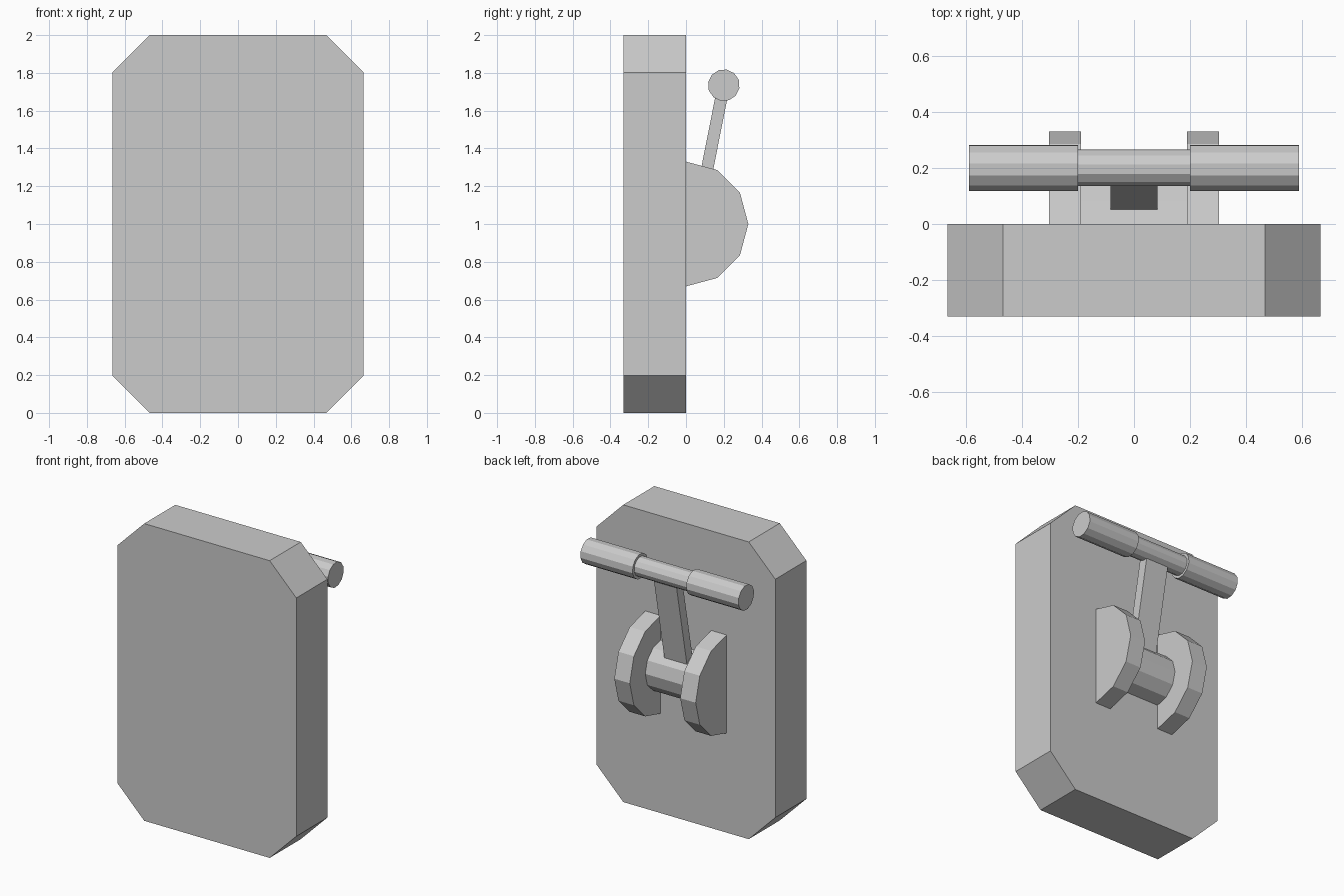
import bpy, math

if "Cube" in bpy.data.objects:
    bpy.data.objects.remove(bpy.data.objects["Cube"])


def extrude_x(name, profile, x0, x1):
    """Solid made by sweeping a closed (y, z) profile from x0 to x1."""
    n = len(profile)
    verts = [(x, y, z) for x in (x0, x1) for y, z in profile]
    faces = [tuple(reversed(range(n))), tuple(range(n, 2 * n))]
    faces += [(i, (i + 1) % n, n + (i + 1) % n, n + i) for i in range(n)]
    return make(name, verts, faces)


def make(name, verts, faces):
    mesh = bpy.data.meshes.new(name)
    mesh.from_pydata(verts, [], faces)
    obj = bpy.data.objects.new(name, mesh)
    bpy.context.collection.objects.link(obj)
    return obj


def arc(cy, cz, r, start, sweep, steps):
    """Points on an arc in the y-z plane, angles in degrees."""
    angles = [math.radians(start + sweep * i / steps) for i in range(steps + 1)]
    return [(cy + r * math.cos(a), cz + r * math.sin(a)) for a in angles]


TILT = 11.2          # backward lean of the lever, degrees
GRIP_Y, GRIP_Z = 0.2, 1.735

# back plate with chamfered corners
W, H, C, D = 0.665, 2.0, 0.198, 0.33
outline = [(-W + C, 0), (W - C, 0), (W, C), (W, H - C),
           (W - C, H), (-W + C, H), (-W, H - C), (-W, C)]
n = len(outline)
make("plate",
     [(x, y, z) for y in (-D, 0) for x, z in outline],
     [tuple(range(n)), tuple(reversed(range(n, 2 * n)))] +
     [(i, n + i, n + (i + 1) % n, (i + 1) % n) for i in range(n)])

# half-round brackets and the half-round hub between them
bracket = arc(0, 1.0, 0.33, -90, 180, 6)
extrude_x("bracket_right", bracket, 0.188, 0.303)
extrude_x("bracket_left", bracket, -0.303, -0.188)
extrude_x("hub", arc(0, 1.0, 0.165, -90, 180, 6), -0.188, 0.188)

# leaning lever, from inside the hub up to the handle
t = math.radians(TILT)
uy, uz = math.sin(t), math.cos(t)
half, length = 0.032, 0.69
by, bz = GRIP_Y - uy * length, GRIP_Z - uz * length
lever = [(by - half * uz, bz + half * uy), (by + half * uz, bz - half * uy),
         (GRIP_Y + half * uz, GRIP_Z - half * uy),
         (GRIP_Y - half * uz, GRIP_Z + half * uy)]
extrude_x("lever", lever, -0.084, 0.084)

# handle: thin core with a thicker grip on each side
core = arc(GRIP_Y, GRIP_Z, 0.066, -TILT, 330, 11)
grip = arc(GRIP_Y, GRIP_Z, 0.084, -TILT, 330, 11)
extrude_x("handle_core", core, -0.203, 0.203)
extrude_x("grip_right", grip, 0.2, 0.588)
extrude_x("grip_left", grip, -0.588, -0.2)
